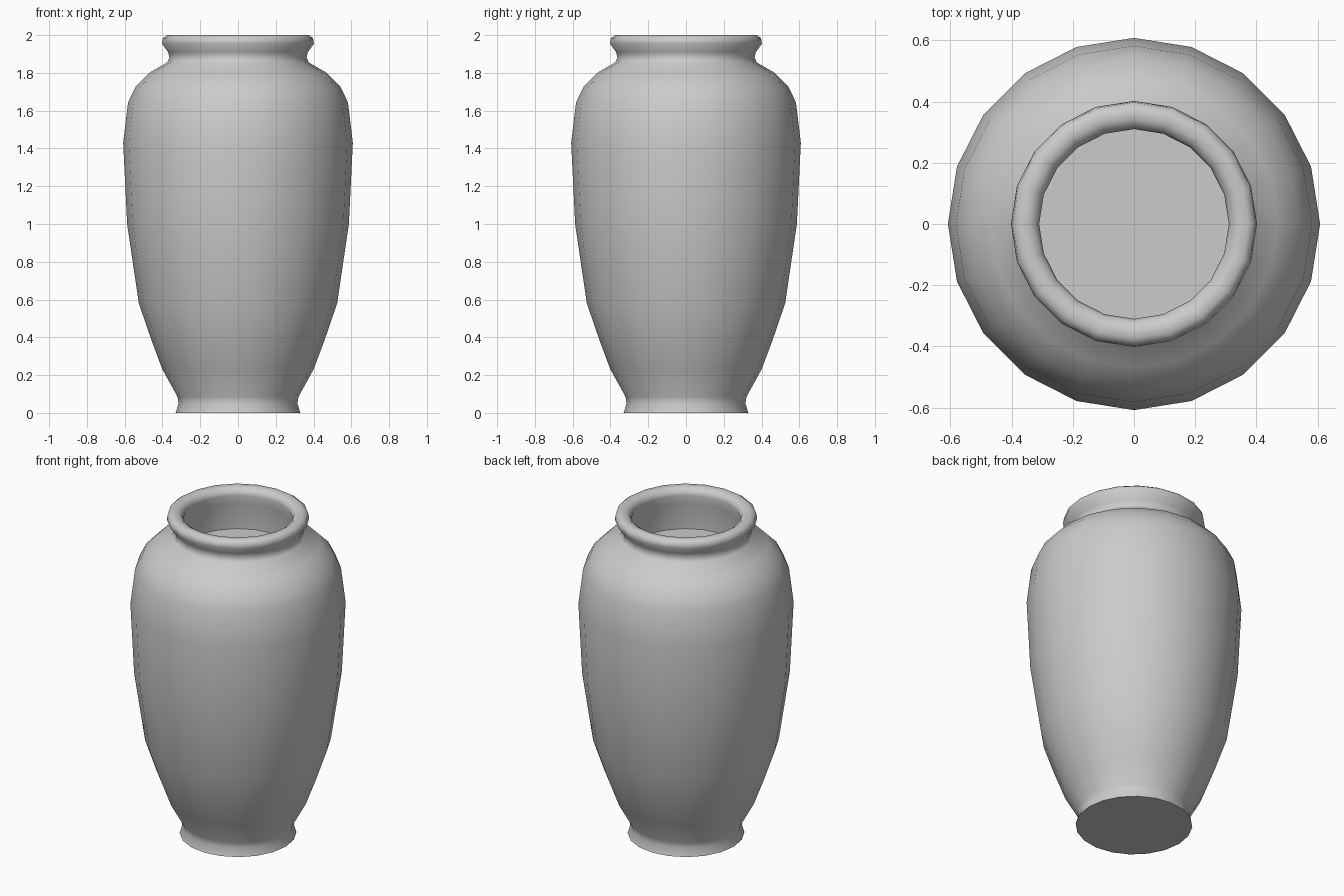
import bpy, bmesh, math

if "Cube" in bpy.data.objects:
    bpy.data.objects.remove(bpy.data.objects["Cube"])

SIDES = 20

# Profile (radius, height): foot, belly, shoulder, neck, rolled rim, inner neck
profile = [
    (0.33, 0.0), (0.315, 0.05), (0.32, 0.085),
    (0.40, 0.23), (0.46, 0.39), (0.525, 0.58), (0.587, 1.0),
    (0.608, 1.43), (0.582, 1.645), (0.54, 1.73), (0.47, 1.80),
    (0.375, 1.855), (0.363, 1.88), (0.37, 1.91),
    (0.402, 1.955), (0.397, 1.985), (0.375, 2.0),
    (0.342, 1.998), (0.318, 1.982), (0.31, 1.955),
    (0.325, 1.90), (0.33, 1.74),
]

# Vase body: revolve the profile, close the base and the inner floor
bm = bmesh.new()
rings = []
for r, z in profile:
    rings.append([bm.verts.new((r * math.cos(2 * math.pi * i / SIDES),
                                r * math.sin(2 * math.pi * i / SIDES), z))
                  for i in range(SIDES)])
for a, b in zip(rings, rings[1:]):
    for i in range(SIDES):
        j = (i + 1) % SIDES
        bm.faces.new((a[i], a[j], b[j], b[i]))
bm.faces.new(rings[0][::-1])
bm.faces.new(rings[-1])

mesh = bpy.data.meshes.new("vase")
bm.to_mesh(mesh)
bm.free()
vase = bpy.data.objects.new("vase", mesh)
bpy.context.collection.objects.link(vase)

# Smooth body with crisp edges at the base and inner floor
bpy.context.view_layer.objects.active = vase
vase.select_set(True)
bpy.ops.object.shade_smooth_by_angle(angle=math.radians(60))
